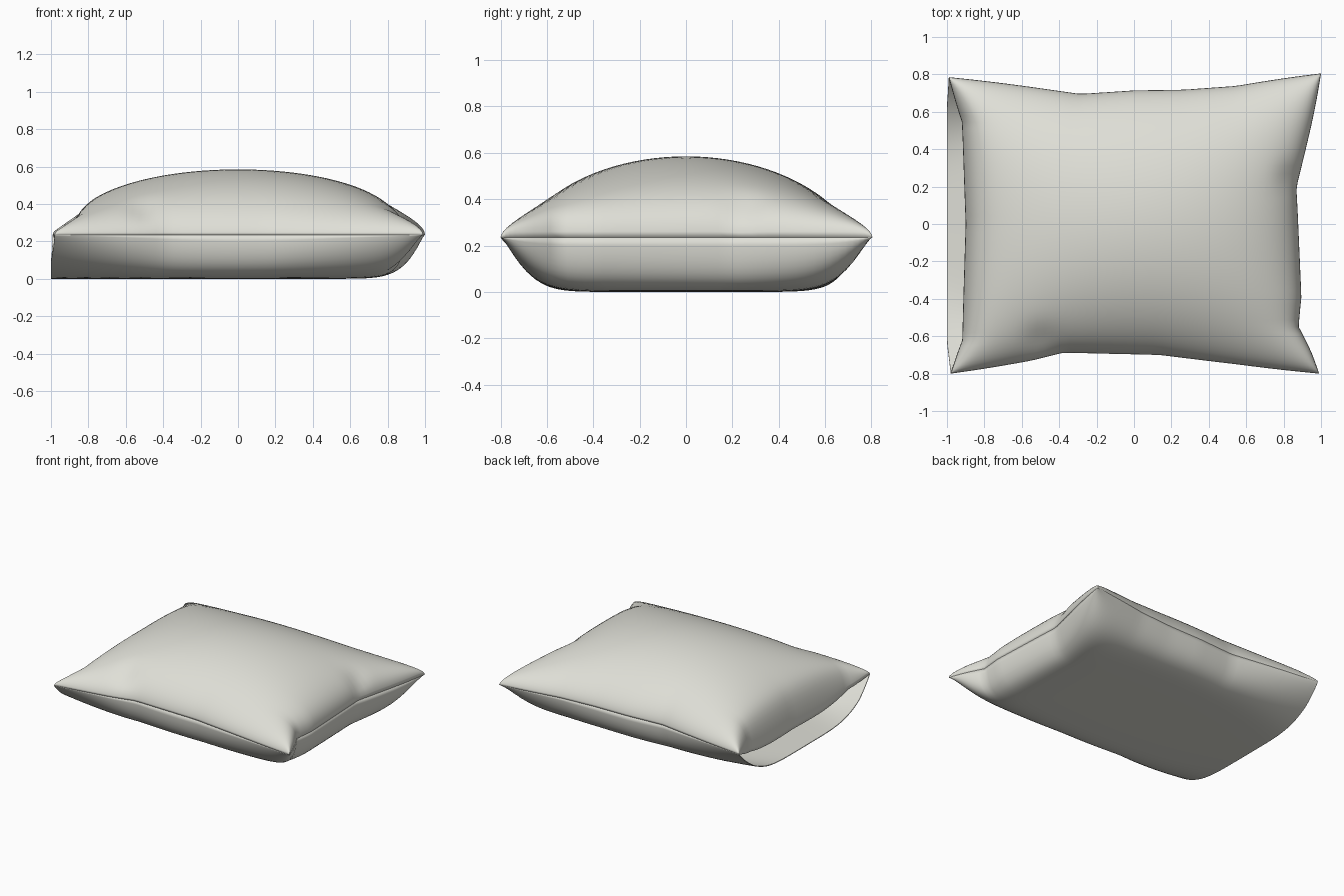
import bpy, bmesh, math

if "Cube" in bpy.data.objects:
    bpy.data.objects.remove(bpy.data.objects["Cube"])

NU, NV = 56, 48
SEAM = 0.235

fabric = bpy.data.materials.new("warm_grey_fabric")
fabric.diffuse_color = (0.74, 0.74, 0.68, 1)
fabric.use_nodes = True
fabric.node_tree.nodes["Principled BSDF"].inputs["Base Color"].default_value = fabric.diffuse_color

# Plan outline of the four seams: (position along edge, distance from centre)
FRONT = [(-1, .80), (-.6, .73), (-.42, .688), (.15, .70), (.6, .75), (1, .80)]
BACK = [(-1, .785), (-.32, .695), (0, .714), (.3, .718), (.6, .738), (1, .805)]
RIGHT = [(-1, .99), (-.9, .95), (-.75, .88), (-.55, .895), (.1, .875), (.28, .868), (.6, .925), (1, 1.0)]
LEFT_TOP = [(-1, .98), (-.83, .918), (0, .90), (.6, .915), (.75, .92), (1, .99)]
LEFT_LIP = [(-1, .98), (-.85, 1.0), (.85, 1.0), (1, .99)]


def along(table, t):
    """Linear interpolation through a short table."""
    for (a, p), (b, q) in zip(table, table[1:]):
        if t <= b:
            return p + (q - p) * max(0, t - a) / (b - a)
    return table[-1][1]


def plan(u, v, left):
    """Map the unit square onto the pinched pillow outline."""
    ex = along(RIGHT if u > 0 else left, v)
    ey = along(BACK if v > 0 else FRONT, u)
    return u * (.9 + (ex - .9) * u ** 4), v * (.70 + (ey - .70) * v ** 4)


def dent(x, y, cx, cy, r):
    return math.exp(-((x - cx) ** 2 + (y - cy) ** 2) / r ** 2)


def blend(f, g, n=1.5):
    """Soft minimum of two profiles: keeps the corners full."""
    if f < 1e-6 or g < 1e-6:
        return 0
    return f * g / (f ** n + g ** n - (f * g) ** n) ** (1 / n)


def top_point(u, v):
    x, y = plan(u, v, LEFT_TOP)
    h = blend(max(0, 1 - u * u) ** .45, max(0, 1 - v * v) ** .6)
    z = SEAM + .35 * h
    # soft creases near the corners
    k = .02 * dent(x, y, -.5, -.62, .08) + .02 * dent(x, y, .84, .25, .07)
    z -= k * min(1, 4 * h)
    # upper sheet hangs down over the open end
    if u < 0:
        z -= .13 * (1 - v ** 4) * u ** 30
    return x, y, z


def bottom_point(u, v):
    x, y = plan(u, v, LEFT_LIP)
    f = max(0, 1 - u ** 14) ** .5 if u > 0 else 1     # open end stays flat
    p = 10 - (5 if u < 0 else 2) * u * u              # rounder towards the ends
    g = max(0, 1 - abs(v) ** p) ** (.5 + .4 * u * u)
    return x, y, SEAM * (1 - f * g)


def panel(name, point, up):
    """Sheet of fabric, with rows packed towards the seams."""
    bm = bmesh.new()
    rows = []
    for i in range(NU + 1):
        u = math.sin(math.pi / 2 * (2 * i / NU - 1))
        rows.append([bm.verts.new(point(u, math.sin(math.pi / 2 * (2 * j / NV - 1))))
                     for j in range(NV + 1)])
    for i in range(NU):
        for j in range(NV):
            q = [rows[i][j], rows[i + 1][j], rows[i + 1][j + 1], rows[i][j + 1]]
            f = bm.faces.new(q if up else q[::-1])
            f.smooth = True
    me = bpy.data.meshes.new(name)
    bm.to_mesh(me)
    bm.free()
    me.materials.append(fabric)
    ob = bpy.data.objects.new(name, me)
    bpy.context.collection.objects.link(ob)
    # thin cloth thickness, inwards
    mod = ob.modifiers.new("cloth", 'SOLIDIFY')
    mod.thickness = .005
    mod.offset = -1
    return ob


# Domed upper sheet and flat-bottomed lower sheet, open at the left end
panel("pillow_top", top_point, True)
panel("pillow_bottom", bottom_point, False)
